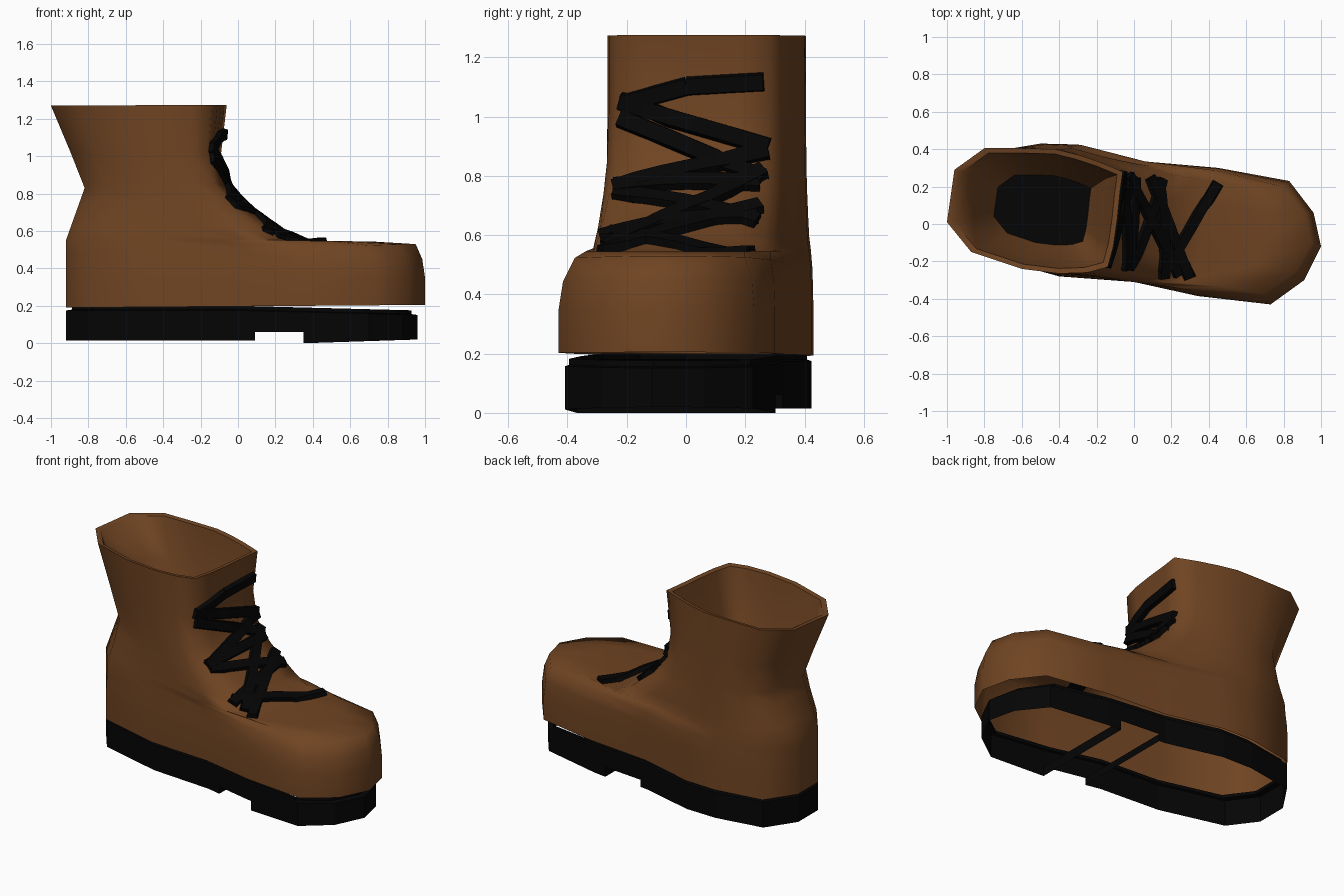
import bpy, bmesh, math
from mathutils import Vector
from mathutils.bvhtree import BVHTree

if "Cube" in bpy.data.objects:
    bpy.data.objects.remove(bpy.data.objects["Cube"])


def material(name, rgb):
    m = bpy.data.materials.new(name)
    m.diffuse_color = (*rgb, 1)
    m.use_nodes = True
    m.node_tree.nodes["Principled BSDF"].inputs["Base Color"].default_value = m.diffuse_color
    return m


BROWN = material("brown leather", (0.160, 0.058, 0.016))
BLACK = material("black rubber", (0.0015, 0.0015, 0.0015))

# Plan outlines, clockwise from the heel: foot and collar, matching point for point
FOOT = [(-.92, 0), (-.92, .2), (-.8, .38), (-.5, .43), (-.3, .425), (.05, .335), (.45, .3), (.83, .23),
        (.96, .06), (1, -.12), (.91, -.3), (.73, -.43), (.34, -.385), (0, -.31), (-.4, -.28), (-.8, -.17)]
COLLAR = [(-1, .01), (-.96, .29), (-.8, .405), (-.6, .405), (-.42, .4), (-.3, .37), (-.18, .33), (-.06, .28),
          (-.075, .17), (-.09, .02), (-.11, -.12), (-.14, -.23), (-.25, -.26), (-.4, -.265), (-.6, -.24), (-.87, -.15)]


def ring(z_back, z_front, x_back, x_front, t, pinch=0, y_scale=1):
    """Blend foot and collar outlines, stretched between two x limits."""
    pts = [Vector(a).lerp(Vector(b), t) for a, b in zip(FOOT, COLLAR)]
    lo, hi = min(p.x for p in pts), max(p.x for p in pts)
    out = []
    for p in pts:
        u = (p.x - lo) / (hi - lo)
        y = -.1 + (p.y + .1) * (1 - pinch * u ** 4)
        y = .08 + (y - .08) * y_scale
        out.append((x_back + (x_front - x_back) * u, y, z_back + (z_front - z_back) * u))
    return out


def finish(bm, name, mats, smooth=None):
    me = bpy.data.meshes.new(name)
    bm.to_mesh(me)
    bm.free()
    ob = bpy.data.objects.new(name, me)
    bpy.context.collection.objects.link(ob)
    for m in mats:
        me.materials.append(m)
    if smooth:
        bpy.ops.object.select_all(action='DESELECT')
        ob.select_set(True)
        bpy.context.view_layer.objects.active = ob
        bpy.ops.object.shade_smooth_by_angle(angle=math.radians(smooth))
    return ob


def loft(bm, rings):
    loops = [[bm.verts.new(p) for p in r] for r in rings]
    n = len(FOOT)
    for a, b in zip(loops, loops[1:]):
        for i in range(n):
            j = (i + 1) % n
            bm.faces.new((a[i], b[i], b[j], a[j]))
    return loops


# Upper: toe box, instep and shaft in one loft, open underneath
rim = ring(1.27, 1.275, -1, -.06, 1)
bm = bmesh.new()
loft(bm, [
    ring(.19, .205, -.92, 1, 0),
    ring(.34, .35, -.92, 1, 0),
    ring(.41, .45, -.92, .985, .04, .04),
    ring(.48, .53, -.92, .95, .14, .16),
    ring(.55, .545, -.92, .70, .32, .18),
    ring(.62, .53, -.895, .38, .55, .05),
    ring(.69, .60, -.87, .22, .7),
    ring(.76, .73, -.845, .04, .85),
    ring(.83, .85, -.82, -.06, .95),
    ring(1.02, 1.02, -.895, -.09, 1),
    rim])
bm.normal_update()
surface = BVHTree.FromBMesh(bm)
finish(bm, "boot_upper", [BROWN], 85)

# Lining: rim and funnel down to a dark floor
bm = bmesh.new()
loops = loft(bm, [
    rim,
    ring(1.265, 1.27, -.965, -.09, 1, 0, .92),
    ring(1.02, 1.02, -.86, -.15, 1, 0, .82),
    ring(.78, .78, -.75, -.23, 1, 0, .56)])
bm.faces.new(loops[-1][::-1]).material_index = 1
finish(bm, "boot_lining", [BROWN, BLACK], 60)

# Sole: open wall with a raised arch and a stepped-in welt
ARCH = (.09, .35)
outline = []
for i, (x, y) in enumerate(FOOT):
    a = Vector((x * .96 if x > 0 else x, y * (.95 if y < 0 else .985)))
    x2, y2 = FOOT[(i + 1) % len(FOOT)]
    b = Vector((x2 * .96 if x2 > 0 else x2, y2 * (.95 if y2 < 0 else .985)))
    outline.append(a)
    cuts = [(c - a.x) / (b.x - a.x) for c in ARCH if min(a.x, b.x) < c < max(a.x, b.x)]
    outline += [a.lerp(b, t) for t in sorted(cuts)]


def bottom(x, mid):
    if mid < ARCH[0]:
        return .015
    if mid < ARCH[1]:
        return .06
    return .02 * (x - ARCH[1]) / .61


def quad(bm, *pts):
    bm.faces.new([bm.verts.new(p) for p in pts])


bm = bmesh.new()
for i, a in enumerate(outline):
    b = outline[(i + 1) % len(outline)]
    mid = (a.x + b.x) / 2
    cols = []
    for p in (a, b):
        s = p * .965
        top = .2 - .025 * max(0, p.x)
        cols.append([(p.x, p.y, bottom(p.x, mid)), (p.x, p.y, top - .025), (s.x, s.y, top - .02), (s.x, s.y, top)])
    for k in range(3):
        quad(bm, cols[0][k], cols[0][k + 1], cols[1][k + 1], cols[1][k])
for x, z in zip(ARCH, (.015, 0)):
    ys = [p.y for p in outline if abs(p.x - x) < 1e-4]
    y0, y1 = min(ys), max(ys)
    quad(bm, (x, y0, z), (x, y1, z), (x, y1, .06), (x, y0, .06))
bmesh.ops.remove_doubles(bm, verts=bm.verts, dist=1e-4)
finish(bm, "sole", [BLACK])

# Laces: flat bands snapped onto the instep surface
LACES = [((-.06, .26, 1.115), (-.08, 0, 1.10)),
         ((-.08, 0, 1.10), (-.12, -.22, 1.04)),
         ((-.12, -.23, 1.05), (-.05, .28, .90)),
         ((-.12, -.23, 1.0), (0, .26, .80)),
         ((-.05, .28, .89), (0, -.26, .79)),
         ((0, -.26, .80), (.0, .25, .77)),
         ((0, .26, .84), (.25, -.28, .58)),
         ((.0, -.25, .77), (.13, .24, .62)),
         ((.08, .25, .69), (.30, -.29, .56)),
         ((.16, -.29, .59), (.12, .24, .65)),
         ((.16, -.27, .63), (.45, .22, .535))]
STEPS = 6
bm = bmesh.new()
for a, b in LACES:
    a, b = Vector(a), Vector(b)
    sections = []
    for k in range(STEPS + 1):
        co, no, _, _ = surface.find_nearest(a.lerp(b, k / STEPS))
        side = (b - a).cross(no).normalized() * .033
        sections.append([bm.verts.new(co + no * h + side * s)
                         for s, h in ((-1, -.005), (1, -.005), (.8, .026), (-.8, .026))])
    for p, q in zip(sections, sections[1:]):
        for i in range(4):
            j = (i + 1) % 4
            bm.faces.new((p[i], p[j], q[j], q[i]))
    bm.faces.new(sections[0])
    bm.faces.new(sections[-1])
bmesh.ops.recalc_face_normals(bm, faces=bm.faces)
finish(bm, "laces", [BLACK])
